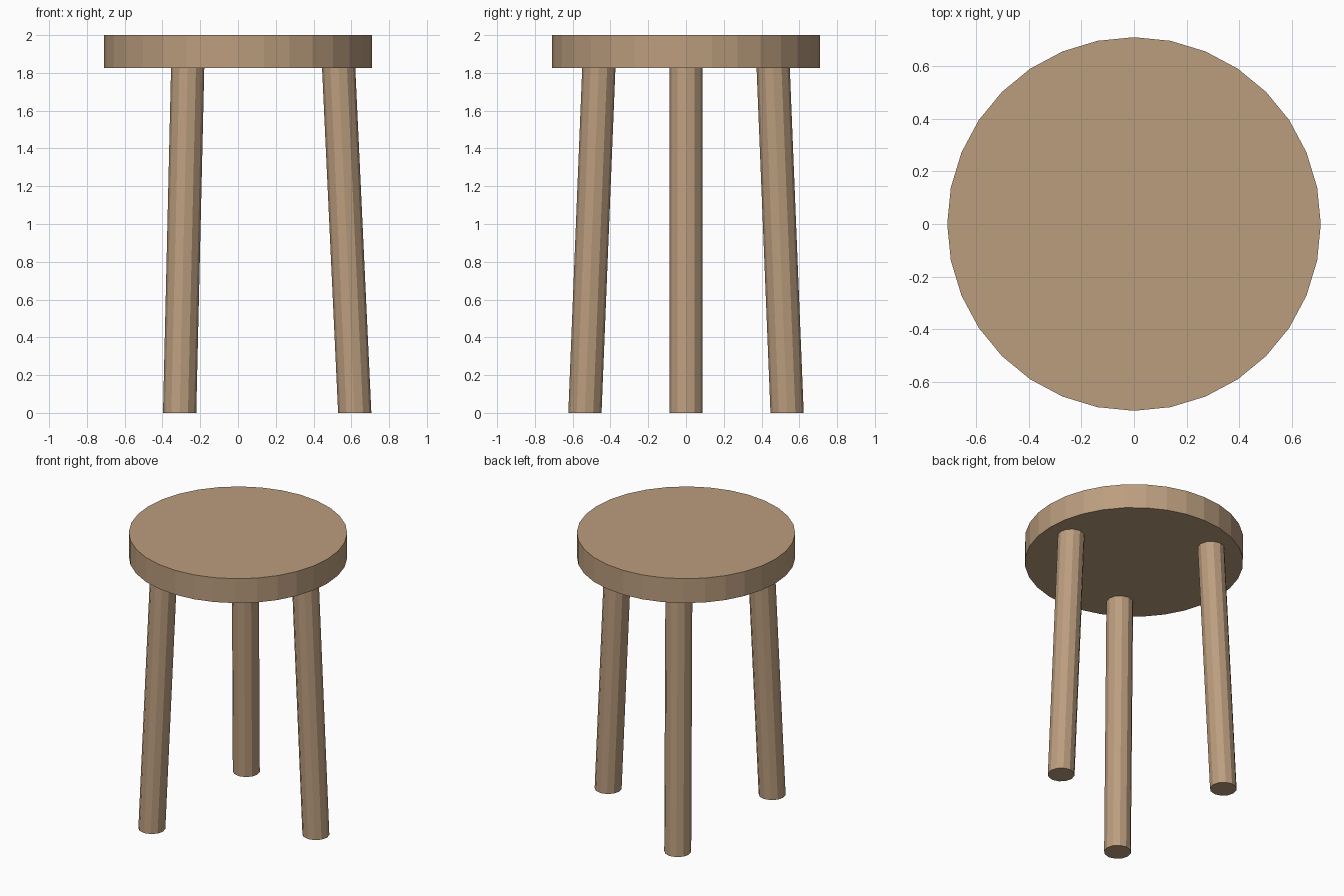
import bpy, bmesh
from math import cos, sin, pi, tau

if "Cube" in bpy.data.objects:
    bpy.data.objects.remove(bpy.data.objects["Cube"])

wood = bpy.data.materials.new("wood")
wood.diffuse_color = (0.50, 0.34, 0.21, 1)
wood.use_nodes = True
wood.node_tree.nodes["Principled BSDF"].inputs["Base Color"].default_value = wood.diffuse_color

SEAT_R, SEAT_BOTTOM, TOP = 0.71, 1.825, 2.0
LEG_R, FOOT_DIST, JOINT_DIST = 0.088, 0.618, 0.533


def prism(name, sides, radius, bottom, top):
    """Capped prism between two level rings centred at bottom and top."""
    bm = bmesh.new()
    rings = [[bm.verts.new((c[0] + radius * cos(tau * i / sides),
                            c[1] + radius * sin(tau * i / sides), c[2]))
              for i in range(sides)] for c in (bottom, top)]
    lower, upper = rings
    bm.faces.new(lower[::-1])
    bm.faces.new(upper)
    for i in range(sides):
        j = (i + 1) % sides
        bm.faces.new((lower[i], lower[j], upper[j], upper[i]))
    mesh = bpy.data.meshes.new(name)
    bm.to_mesh(mesh)
    bm.free()
    mesh.materials.append(wood)
    obj = bpy.data.objects.new(name, mesh)
    bpy.context.collection.objects.link(obj)
    return obj


# Round seat
prism("seat", 32, SEAT_R, (0, 0, SEAT_BOTTOM), (0, 0, TOP))

# Three splayed legs with level feet
for k, side in enumerate(("right", "back_left", "front_left")):
    a = k * tau / 3
    prism(side + "_leg", 12, LEG_R,
          (FOOT_DIST * cos(a), FOOT_DIST * sin(a), 0),
          (JOINT_DIST * cos(a), JOINT_DIST * sin(a), SEAT_BOTTOM))
